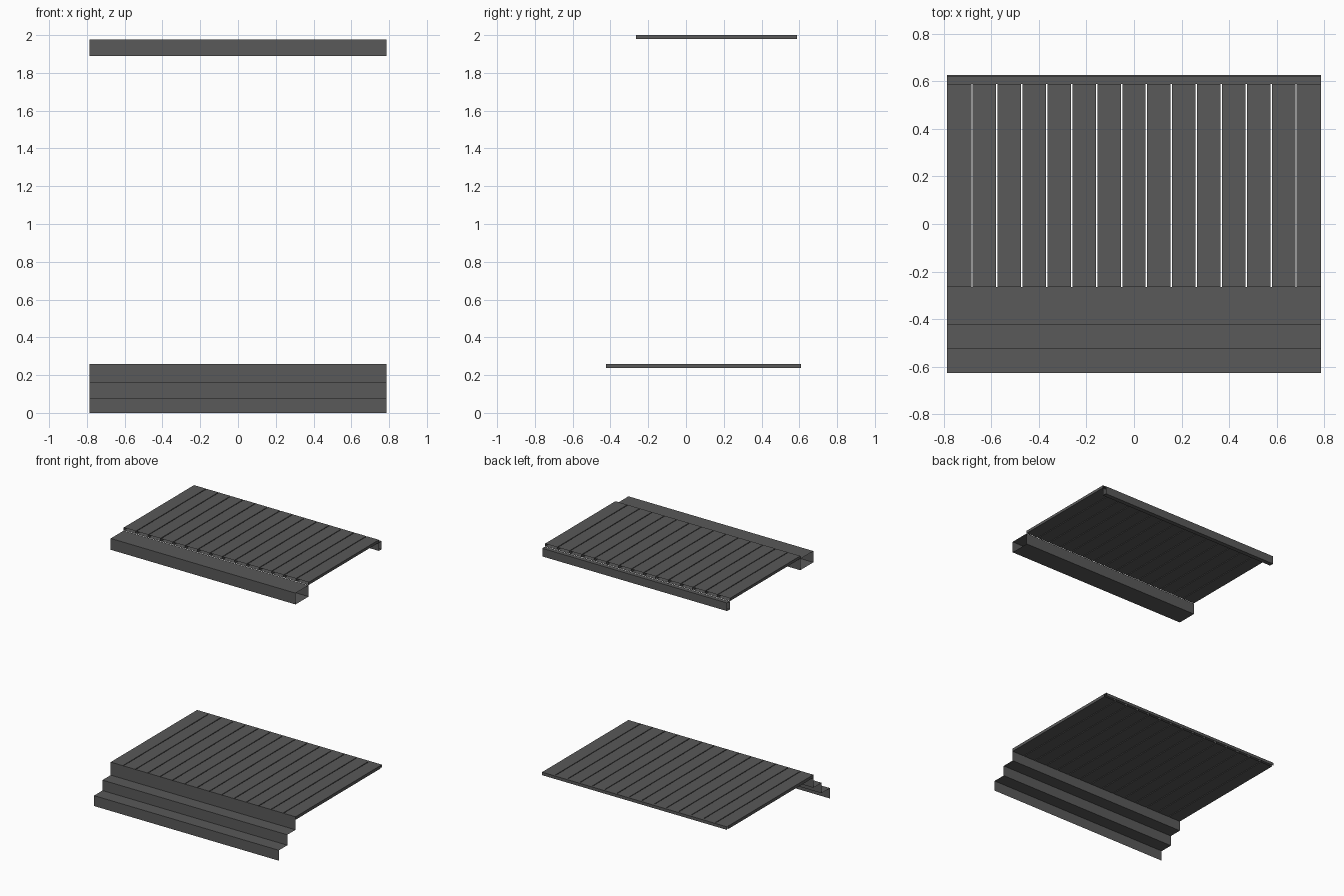
import bpy

if "Cube" in bpy.data.objects:
    bpy.data.objects.remove(bpy.data.objects["Cube"])

HALF = 0.785          # half width of the porch
PLANKS = 15
GAP = 0.006

grey = bpy.data.materials.new("dark grey paint")
grey.diffuse_color = (0.1, 0.1, 0.1, 1)
grey.use_nodes = True
grey.node_tree.nodes["Principled BSDF"].inputs["Base Color"].default_value = grey.diffuse_color


def make(name, verts, faces):
    mesh = bpy.data.meshes.new(name)
    mesh.from_pydata(verts, [], faces)
    mesh.materials.append(grey)
    ob = bpy.data.objects.new(name, mesh)
    bpy.context.collection.objects.link(ob)
    return ob


def strip_x(name, profile, closed=False):
    """Sweep a (y, z) profile across the full width, ends open."""
    n = len(profile)
    verts = [(x, y, z) for y, z in profile for x in (-HALF, HALF)]
    faces = []
    for i in range(n if closed else n - 1):
        j = (i + 1) % n
        faces.append((2 * i, 2 * i + 1, 2 * j + 1, 2 * j))
    return make(name, verts, faces)


def boards(name, y0, y1, z0, z1):
    """Row of boards running front to back, with open ends."""
    verts, faces = [], []
    pitch = 2 * HALF / PLANKS
    for i in range(PLANKS):
        a = -HALF + i * pitch + (GAP / 2 if i else 0)
        b = -HALF + (i + 1) * pitch - (GAP / 2 if i < PLANKS - 1 else 0)
        k = len(verts)
        for x, z in ((a, z0), (b, z0), (b, z1), (a, z1)):
            verts += [(x, y0, z), (x, y1, z)]
        for s in range(4):
            t = (s + 1) % 4
            faces.append((k + 2 * s, k + 2 * s + 1, k + 2 * t + 1, k + 2 * t))
    ob = make(name, verts, faces)
    ob.data.flip_normals()
    return ob


# front steps
strip_x("front_steps", [(-0.625, 0), (-0.625, 0.08), (-0.523, 0.08),
                        (-0.523, 0.16), (-0.423, 0.16), (-0.423, 0.26)])

# floor boards and the thin trim along the back edge
boards("floor_boards", -0.423, 0.608, 0.237, 0.26)
strip_x("floor_back_trim", [(0.608, 0.26), (0.625, 0.26), (0.625, 0.237)])

# ceiling boards and the hollow beams that carry them
boards("ceiling_boards", -0.265, 0.588, 1.979, 2.0)
strip_x("front_beam", [(-0.423, 1.89), (-0.423, 1.977),
                       (-0.265, 1.977), (-0.265, 1.89)], closed=True)
strip_x("back_beam", [(0.588, 1.915), (0.588, 1.977),
                      (0.622, 1.977), (0.622, 1.915)], closed=True)

# face checks: outward normals on the board tubes
for ob in bpy.data.objects:
    ob.data.update()
